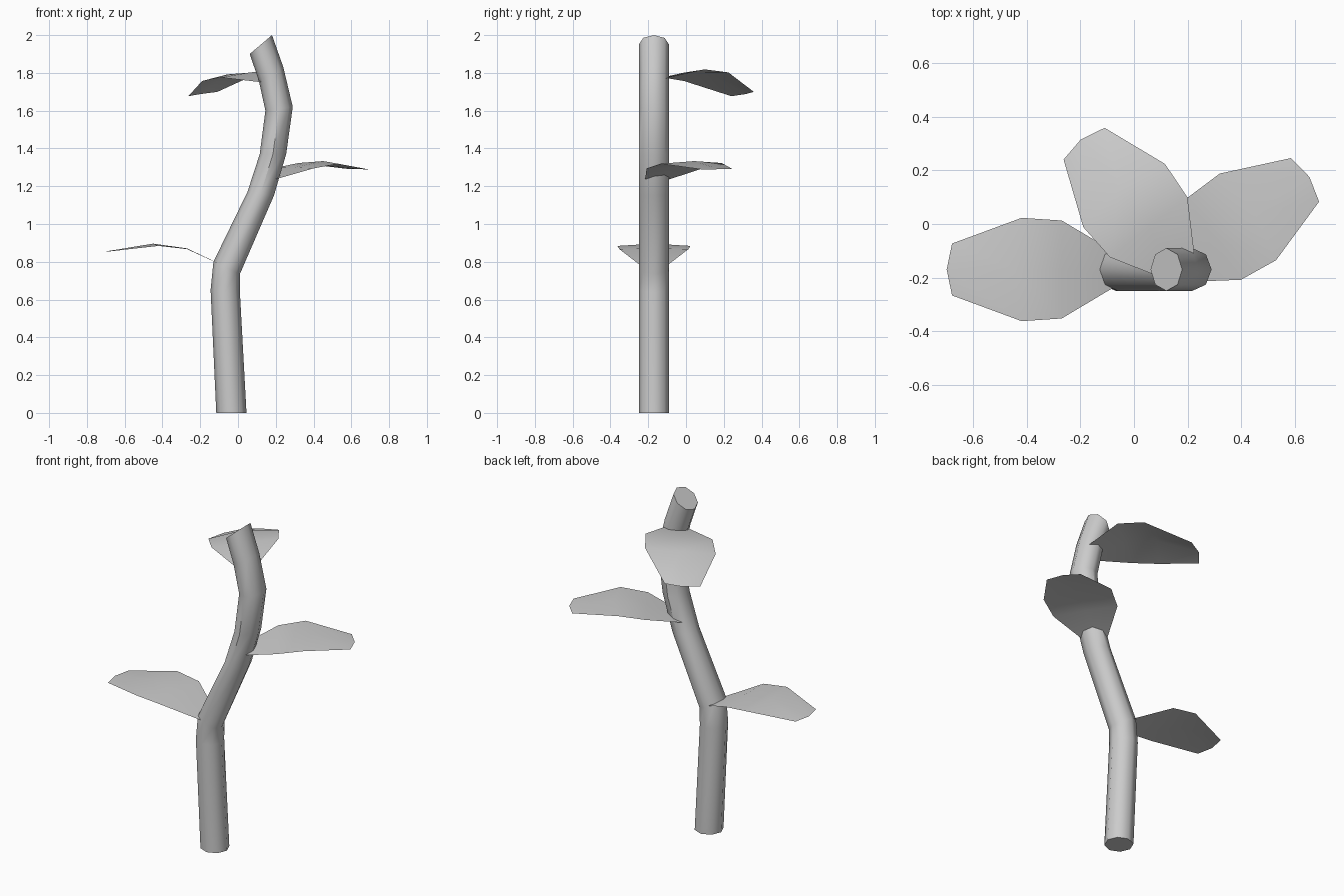
import bpy, bmesh, math
from mathutils import Vector

if "Cube" in bpy.data.objects:
    bpy.data.objects.remove(bpy.data.objects["Cube"])


def finish(bm, name, angle):
    me = bpy.data.meshes.new(name)
    bm.to_mesh(me)
    bm.free()
    ob = bpy.data.objects.new(name, me)
    bpy.context.collection.objects.link(ob)
    bpy.ops.object.select_all(action='DESELECT')
    ob.select_set(True)
    bpy.context.view_layer.objects.active = ob
    bpy.ops.object.shade_smooth_by_angle(angle=math.radians(angle))


# Stem: eight-sided rings, each given by its left and right edge (x, z)
RINGS = [((-0.115, 0), (0.045, 0)), ((-0.145, 0.65), (0.01, 0.64)),
         ((-0.13, 0.80), (0.01, 0.735)), ((0.05, 1.17), (0.19, 1.15)),
         ((0.115, 1.37), (0.255, 1.37)), ((0.145, 1.60), (0.29, 1.62)),
         ((0.11, 1.76), (0.24, 1.83)), ((0.062, 1.90), (0.18, 2.0))]
SIDES = 8
bm = bmesh.new()
loops = []
for left, right in RINGS:
    a = Vector((left[0], -0.17, left[1]))
    b = Vector((right[0], -0.17, right[1]))
    mid, half = (a + b) / 2, (b - a) / 2
    loops.append([bm.verts.new(mid + half * math.cos(t) + Vector((0, 0.08 * math.sin(t), 0)))
                  for t in (2 * math.pi * i / SIDES for i in range(SIDES))])
for lo, hi in zip(loops, loops[1:]):
    for i in range(SIDES):
        j = (i + 1) % SIDES
        bm.faces.new((lo[i], lo[j], hi[j], hi[i]))
bm.faces.new(loops[0][::-1])
bm.faces.new(loops[-1])
finish(bm, "stem", 50)


# Leaf: sheet of four cross rows (left edge, midrib, right edge)
def leaf(name, anchor, heading, reach, heights, tilt):
    ax = Vector((math.cos(heading), math.sin(heading), 0))
    side = Vector((-ax.y, ax.x, 0))
    stations = (-0.24, 0, 0.15, reach)
    widths = (0.04, 0.183, 0.193, 0.097)
    bulge = (0, 0.0, 0.03, 0.02)
    rise = (0, 0.004, 0.012, 0)
    bm = bmesh.new()
    rows = []
    for d, w, f, r, z in zip(stations, widths, bulge, rise, heights):
        c = Vector((*anchor, z)) + ax * d
        slope = side + Vector((0, 0, tilt))
        rows.append([bm.verts.new(c + slope * w),
                     bm.verts.new(c + ax * f + Vector((0, 0, r))),
                     bm.verts.new(c - slope * w)])
    for p, q in zip(rows, rows[1:]):
        for i in (0, 1):
            bm.faces.new((p[i], p[i + 1], q[i + 1], q[i]))
    finish(bm, name, 40)


leaf("lower_leaf", (-0.27, -0.17), math.pi, 0.41, (0.757, 0.867, 0.884, 0.855), 0)
leaf("middle_leaf", (0.30, -0.055), math.atan2(0.545, 0.84), 0.404,
     (1.215, 1.296, 1.321, 1.29), 0.01)
leaf("upper_leaf", (0.055, -0.0125), math.atan2(0.79, -0.61), 0.395,
     (1.75, 1.797, 1.78, 1.688), -0.117)
